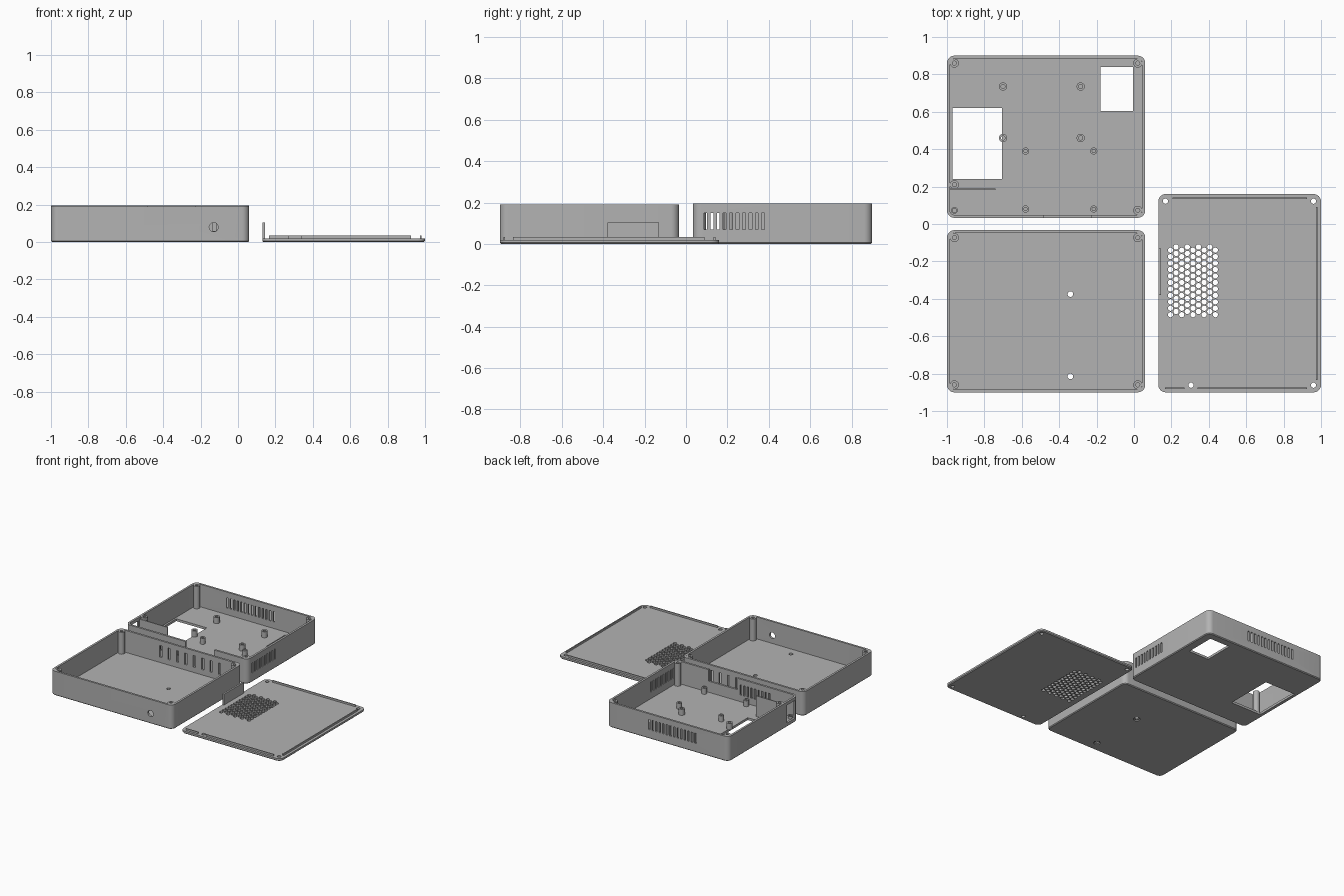
import bpy, bmesh, math

cube = bpy.data.objects.get("Cube")
if cube:
    bpy.data.objects.remove(cube, do_unlink=True)

grey = bpy.data.materials.new("plain grey")
grey.use_nodes = True
COLOR = (0.45, 0.45, 0.45, 1)
grey.diffuse_color = COLOR
grey.node_tree.nodes["Principled BSDF"].inputs["Base Color"].default_value = COLOR

WALL, FLOOR, RADIUS = 0.016, 0.018, 0.04
POST = RADIUS - WALL


def rounded(x0, x1, y0, y1, r, z, inset=0.0, n=8):
    """Ring of points round a rectangle with rounded corners."""
    pts = []
    corners = ((x1 - r, y1 - r), (x0 + r, y1 - r), (x0 + r, y0 + r), (x1 - r, y0 + r))
    for k, (cx, cy) in enumerate(corners):
        for i in range(n + 1):
            a = math.pi / 2 * (k + i / n)
            pts.append((cx + (r - inset) * math.cos(a), cy + (r - inset) * math.sin(a), z))
    return pts


def circle(x, y, r, z, n=20):
    return [(x + r * math.cos(math.tau * i / n), y + r * math.sin(math.tau * i / n), z)
            for i in range(n)]


def loft(bm, rings, closed=False):
    """Skin a stack of rings; cap the ends, or join last to first."""
    loops = [[bm.verts.new(p) for p in ring] for ring in rings]
    pairs = list(zip(loops, loops[1:]))
    if closed:
        pairs.append((loops[-1], loops[0]))
    else:
        bm.faces.new(loops[0][::-1])
        bm.faces.new(loops[-1])
    n = len(loops[0])
    for a, b in pairs:
        for i in range(n):
            j = (i + 1) % n
            bm.faces.new((a[i], a[j], b[j], b[i]))


def box(bm, x0, x1, y0, y1, z0, z1):
    loft(bm, [[(x0, y0, z), (x1, y0, z), (x1, y1, z), (x0, y1, z)] for z in (z0, z1)])


def drill(bm, x, y, r, z0, z1, n=20):
    loft(bm, [circle(x, y, r, z0, n), circle(x, y, r, z1, n)])


def tube(bm, x, y, r, hole, z0, z1):
    loft(bm, [circle(x, y, r, z0), circle(x, y, r, z1),
              circle(x, y, hole, z1), circle(x, y, hole, z0)], closed=True)


def finish(bm, name):
    bmesh.ops.recalc_face_normals(bm, faces=bm.faces[:])
    mesh = bpy.data.meshes.new(name)
    bm.to_mesh(mesh)
    bm.free()
    mesh.materials.append(grey)
    obj = bpy.data.objects.new(name, mesh)
    bpy.context.collection.objects.link(obj)
    return obj


def select(obj):
    bpy.ops.object.select_all(action='DESELECT')
    obj.select_set(True)
    bpy.context.view_layer.objects.active = obj


def smooth(obj):
    select(obj)
    bpy.ops.object.shade_smooth_by_angle(angle=math.radians(30))


def carve(obj, bm):
    """Cut the solids in bm out of obj."""
    cutter = finish(bm, "cutter")
    cutter.hide_render = True
    mod = obj.modifiers.new("cut", 'BOOLEAN')
    mod.operation, mod.solver, mod.object = 'DIFFERENCE', 'EXACT', cutter
    select(obj)
    bpy.ops.object.modifier_apply(modifier=mod.name)
    bpy.data.objects.remove(cutter, do_unlink=True)
    smooth(obj)


def slab(name, x0, x1, y0, y1, top):
    """Rounded slab with a small chamfer round the bottom."""
    bm = bmesh.new()
    loft(bm, [rounded(x0, x1, y0, y1, RADIUS, 0, 0.006),
              rounded(x0, x1, y0, y1, RADIUS, 0.006),
              rounded(x0, x1, y0, y1, RADIUS, top)])
    return finish(bm, name)


def tray(name, x0, x1, y0, y1, top):
    obj = slab(name, x0, x1, y0, y1, top)
    bm = bmesh.new()
    loft(bm, [rounded(x0 + WALL, x1 - WALL, y0 + WALL, y1 - WALL, POST, z)
              for z in (FLOOR, top + 0.1)])
    carve(obj, bm)
    return obj


def tubes(name, spots, r, hole, top):
    bm = bmesh.new()
    for x, y in spots:
        tube(bm, x, y, r, hole, FLOOR - 0.004, top)
    smooth(finish(bm, name))


X0, X1 = -1.0, 0.06

# Back tray: floor openings, vent slots, cable window and rim notch
AY0, AY1, ATOP = 0.033, 0.9, 0.195
back_tray = tray("back_tray", X0, X1, AY0, AY1, ATOP)
cuts = bmesh.new()
box(cuts, -0.97, -0.705, 0.24, 0.62, -0.1, 0.05)
box(cuts, -0.18, -0.005, 0.605, 0.84, -0.1, 0.05)
PITCH, HALF, LOW, HIGH = 0.031, 0.007, 0.07, 0.15
for i in range(10):
    y = 0.094 + i * PITCH
    box(cuts, X1 - 0.03, X1 + 0.03, y - HALF, y + HALF, LOW, HIGH)
for i in range(14):
    x = -0.31 - i * PITCH
    box(cuts, x - HALF, x + HALF, AY1 - 0.03, AY1 + 0.03, LOW, HIGH)
for i in range(9):
    x = -0.51 - i * PITCH
    box(cuts, x - HALF, x + HALF, AY0 - 0.03, AY0 + 0.03, LOW, HIGH)
box(cuts, -0.48, -0.23, AY0 - 0.03, AY0 + 0.03, 0.105, 0.3)
box(cuts, X0 - 0.03, X0 + 0.022, 0.075, 0.172, 0.03, 0.17)
carve(back_tray, cuts)

# Back tray posts, standoffs and inner rib
tubes("back_tray_posts", [(-0.96, 0.86), (0.02, 0.86), (0.02, AY0 + RADIUS), (-0.96, 0.21)],
      POST, 0.011, ATOP)
tubes("cable_stub", [(-0.96, AY0 + RADIUS)], 0.018, 0.011, 0.04)
tubes("large_standoffs", [(x, y) for x in (-0.70, -0.285) for y in (0.46, 0.735)],
      0.022, 0.011, 0.065)
tubes("small_standoffs", [(x, y) for x in (-0.58, -0.215) for y in (0.08, 0.39)],
      0.019, 0.009, 0.065)
rib = bmesh.new()
box(rib, X0 + 0.01, -0.74, 0.181, 0.189, FLOOR - 0.004, 0.18)
finish(rib, "inner_rib")

# Front tray: rear slots, front hole and countersunk floor holes
BY0, BY1, BTOP = -0.9, -0.033, 0.19
front_tray = tray("front_tray", X0, X1, BY0, BY1, BTOP)
cuts = bmesh.new()
for i in range(8):
    x = -0.127 - i * 0.073
    box(cuts, x - 0.01, x + 0.01, BY1 - 0.03, BY1 + 0.03, 0.06, 0.15)
ends = [[(x, y, z) for x, z, _ in circle(-0.13, 0.08, 0.024, 0)]
        for y in (BY0 - 0.03, BY0 + 0.03)]
loft(cuts, ends)
for y in (-0.375, -0.815):
    loft(cuts, [circle(-0.34, y, r, z)
                for r, z in ((0.024, -0.05), (0.024, 0.008), (0.015, 0.008), (0.015, 0.05))])
carve(front_tray, cuts)
tubes("front_tray_posts", [(x, y) for x in (X0 + RADIUS, X1 - RADIUS)
                           for y in (BY0 + RADIUS, BY1 - RADIUS)], POST, 0.011, BTOP)

# Lid: screw holes and staggered round vent
LX0, LX1, LY0, LY1, PLATE = 0.13, 1.0, -0.9, 0.16, 0.02
lid = slab("lid", LX0, LX1, LY0, LY1, PLATE)
cuts = bmesh.new()
for x, y in ((0.168, 0.122), (0.96, 0.122), (0.96, -0.862), (0.305, -0.862)):
    drill(cuts, x, y, 0.014, -0.05, 0.05)
for col in range(9):
    for row in range(11):
        drill(cuts, 0.195 + col * 0.03, -0.485 + row * 0.0345 + (col % 2) * 0.0172,
              0.0142, -0.05, 0.05, 12)
carve(lid, cuts)

# Lid locating lips and side tab
lip = bmesh.new()
Z0, Z1 = PLATE - 0.004, 0.034
box(lip, 0.205, 0.925, 0.134, 0.142, Z0, Z1)
box(lip, 0.972, 0.980, -0.835, 0.09, Z0, Z1)
box(lip, 0.165, 0.270, -0.882, -0.874, Z0, Z1)
box(lip, 0.340, 0.925, -0.882, -0.874, Z0, Z1)
finish(lip, "lid_lips")
tab = bmesh.new()
box(tab, LX0, LX0 + 0.014, -0.38, -0.13, 0.006, 0.104)
finish(tab, "lid_tab")
